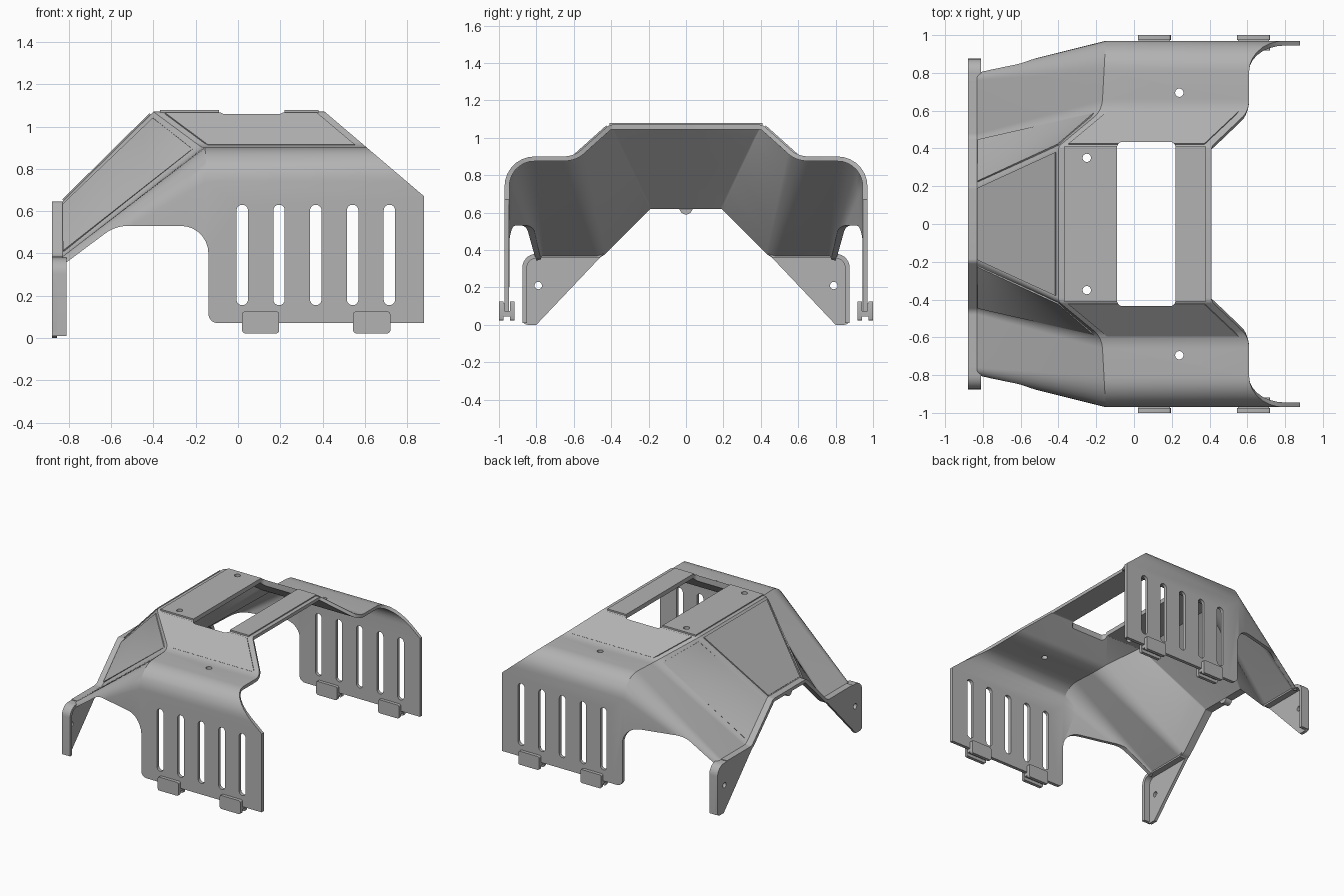
import bpy, bmesh, math
from mathutils import Vector

if "Cube" in bpy.data.objects:
    bpy.data.objects.remove(bpy.data.objects["Cube"], do_unlink=True)

grey = bpy.data.materials.new("sheet_grey")
grey.use_nodes = True
colour = (0.45, 0.45, 0.45, 1)
grey.diffuse_color = colour
for node in grey.node_tree.nodes:
    if node.type == 'BSDF_PRINCIPLED':
        node.inputs["Base Color"].default_value = colour

parts = []


def make(name, bm, mirror=False, thick=0, offset=0, cutter=None):
    mesh = bpy.data.meshes.new(name)
    bm.to_mesh(mesh)
    bm.free()
    ob = bpy.data.objects.new(name, mesh)
    bpy.context.collection.objects.link(ob)
    mesh.materials.append(grey)
    if mirror:
        m = ob.modifiers.new("mirror", 'MIRROR')
        m.use_axis = (False, True, False)
        m.merge_threshold = 0.0005
    if thick:
        s = ob.modifiers.new("sheet", 'SOLIDIFY')
        s.thickness, s.offset, s.use_even_offset = thick, offset, True
    if cutter:
        b = ob.modifiers.new("holes", 'BOOLEAN')
        b.operation, b.solver, b.object = 'DIFFERENCE', 'EXACT', cutter
    parts.append(ob)
    return ob


def fillet(pts, dists, n=7):
    """Round polyline corners; dists are tangent lengths."""
    pts = [Vector(p) for p in pts]
    out = []
    for i, (p, d) in enumerate(zip(pts, dists)):
        if not d:
            out.append(p)
            continue
        u = (pts[i - 1] - p).normalized()
        v = (pts[(i + 1) % len(pts)] - p).normalized()
        w = math.sin(u.angle(v) / 2)
        for k in range(n + 1):
            t = k / n
            a, b, c = (1 - t) ** 2, 2 * w * t * (1 - t), t * t
            out.append((a * (p + u * d) + b * p + c * (p + v * d)) / (a + b + c))
    return out


def prism(bm, pts, axis, lo, hi):
    place = {'x': lambda p, a: (a, p[0], p[1]),
             'y': lambda p, a: (p[0], a, p[1]),
             'z': lambda p, a: (p[0], p[1], a)}[axis]
    ends = [[bm.verts.new(place(p, a)) for p in pts] for a in (lo, hi)]
    faces = [bm.faces.new(e) for e in ends]
    for i in range(len(pts)):
        j = (i + 1) % len(pts)
        faces.append(bm.faces.new((ends[0][i], ends[0][j], ends[1][j], ends[1][i])))
    bmesh.ops.recalc_face_normals(bm, faces=faces)


def box(x0, x1, y0, y1):
    return [(x0, y0), (x1, y0), (x1, y1), (x0, y1)]


def circle(x, y, r, n=24):
    return [(x + r * math.cos(2 * math.pi * k / n), y + r * math.sin(2 * math.pi * k / n))
            for k in range(n)]


# Cutter: slots, arch notches, roof opening and round holes
bm = bmesh.new()
for i in range(5):
    x = 0.02 + 0.174 * i
    prism(bm, fillet(box(x - 0.027, x + 0.027, 0.155, 0.63), [0.0265] * 4), 'y', -1.2, 1.2)
notch = [(-1, -0.1), (-1, 0.21), (-0.835, 0.34), (-0.58, 0.53), (-0.14, 0.53), (-0.14, 0.07),
         (-0.05, 0.07), (-0.05, -0.1)]
notch = fillet(notch[:5] + [(-0.14, 0.07), (-0.05, 0.07), (-0.05, -0.1)],
               [0, 0, 0, 0.06, 0.13, 0.045, 0, 0])
prism(bm, notch, 'y', -1.3, 1.3)
prism(bm, fillet(box(-0.09, 0.22, -0.435, 0.435), [0.03] * 4), 'z', 0.98, 1.2)
for s in (-1, 1):
    prism(bm, circle(-0.25, 0.35 * s, 0.022), 'z', 0.95, 1.2)
    prism(bm, circle(0.24, 0.695 * s, 0.022), 'z', 0.8, 1.0)
start = len(bm.verts)
prism(bm, circle(0, 0, 0.087, 32), 'x', -0.15, 0.15)
bm.verts.ensure_lookup_table()
for v in bm.verts[start:]:
    a, b, c = v.co
    v.co = Vector((-0.61, 0, 0.85)) + Vector((-a, 0, a)) * 0.707 + Vector((c, 0, c)) * 0.707 + Vector((0, b, 0))
cutter = make("hole_cutter", bm)
parts.remove(cutter)
cutter.hide_render = True

# Bent sheet shell: lofted from the rear end through the bend to the low nose
bend = [(-0.4, 0, 1.07), (-0.4, 0.41, 1.07), (-0.17, 0.6, 0.9), (-0.15, 0.97, 0.9), (-0.15, 0.97, 0.07)]
nose = [(-0.83, 0, 0.645), (-0.83, 0.2, 0.645), (-0.83, 0.46, 0.385), (-0.83, 0.8, 0.385), (-0.83, 0.8, 0.07)]
mid = fillet(bend, [0, 0.02, 0.06, 0.16, 0])
low = fillet(nose, [0, 0.015, 0.02, 0.04, 0])
steps = 8
rows = [[Vector((1.0, p.y, p.z)) for p in mid]]
rows += [[a.lerp(b, k / steps) for a, b in zip(mid, low)] for k in range(steps + 1)]
rows.append([Vector((-0.88, p.y, p.z)) for p in low])
bm = bmesh.new()
grid = [[bm.verts.new(p) for p in r] for r in rows]
for i in range(len(grid) - 1):
    cols = len(mid) - 1 if i < len(grid) - 2 else 17
    for j in range(cols):
        bm.faces.new((grid[i][j], grid[i][j + 1], grid[i + 1][j + 1], grid[i + 1][j]))
bm.normal_update()
bm.faces.ensure_lookup_table()
if bm.faces[0].normal.z < 0:
    bmesh.ops.reverse_faces(bm, faces=bm.faces[:])
loose = [v for v in bm.verts if not v.link_faces]
bmesh.ops.delete(bm, geom=loose, context='VERTS')
for point, normal in (((0.41, 0, 1.07), (1, 0, 1.175)), ((0.88, 0, 0), (1, 0, 0))):
    bmesh.ops.bisect_plane(bm, geom=bm.verts[:] + bm.edges[:] + bm.faces[:], plane_co=point,
                           plane_no=normal, clear_outer=True)
make("shell", bm, True, 0.025, -1, cutter)


# Raised panels: thin plates following a four-cornered patch of the shell
def panel(name, corners, u0, u1, v0, v1, mirror, cut=None, n=8):
    c = [Vector(p) for p in corners]
    bm = bmesh.new()
    g = []
    for i in range(n + 1):
        u = u0 + (u1 - u0) * i / n
        lo, hi = c[0].lerp(c[1], u), c[3].lerp(c[2], u)
        g.append([bm.verts.new(lo.lerp(hi, v0 + (v1 - v0) * j / n)) for j in range(n + 1)])
    for i in range(n):
        for j in range(n):
            bm.faces.new((g[i][j], g[i + 1][j], g[i + 1][j + 1], g[i][j + 1]))
    make(name, bm, mirror, 0.016, 0, cut)


def flip(p):
    return (p[0], -p[1], p[2])


panel("nose_panel", [nose[1], bend[1], flip(bend[1]), flip(nose[1])], 0.01, 0.97, 0.03, 0.97, False, cutter)
panel("nose_side_panel", [nose[1], bend[1], bend[2], nose[2]], 0.01, 0.96, 0.08, 0.93, True)
panel("roof_side_panel", [bend[1], (0.41, 0.41, 1.07), (0.61, 0.6, 0.9), bend[2]],
      0.05, 0.94, 0.06, 0.95, True, cutter)
for name, x0, x1 in (("roof_front_panel", -0.37, -0.09), ("roof_rear_panel", 0.22, 0.38)):
    panel(name, [(x0, -0.41, 1.07), (x1, -0.41, 1.07), (x1, 0.41, 1.07), (x0, 0.41, 1.07)],
          0, 1, 0, 1, False, cutter)

# Mounting flanges below the nose: plate and folded lip
bm = bmesh.new()
prism(bm, fillet([(0.8, 0), (0.44, 0.38), (0.875, 0.38), (0.875, 0)], [0, 0, 0.075, 0.03]), 'x', -0.88, -0.857)
make("flange_plate", bm, True, cutter=None)
bm = bmesh.new()
outer = fillet([(0.44, 0.38), (0.875, 0.38), (0.875, 0.01)], [0, 0.075, 0])
inner = fillet([(0.464, 0.356), (0.851, 0.356), (0.851, 0.01)], [0, 0.052, 0])
prism(bm, outer + inner[::-1], 'x', -0.879, -0.81)
make("flange_lip", bm, True)

# Screw holes in the flange plates
bm = bmesh.new()
for s in (-1, 1):
    prism(bm, circle(0.79 * s, 0.21, 0.02), 'x', -1, -0.7)
screw_cutter = make("screw_cutter", bm)
parts.remove(screw_cutter)
screw_cutter.hide_render = True
plate = bpy.data.objects["flange_plate"]
b = plate.modifiers.new("holes", 'BOOLEAN')
b.operation, b.solver, b.object = 'DIFFERENCE', 'EXACT', screw_cutter

# Small tab under the nose edge
bm = bmesh.new()
prism(bm, [p for p in circle(0, 0.625, 0.035) if p[1] < 0.63], 'x', -0.875, -0.82)
make("nose_tab", bm)

# Clips gripping the lower wall edges
bm = bmesh.new()
for x in (0.02, 0.545):
    for y0, y1 in ((0.975, 1.0), (0.918, 0.942)):
        prism(bm, fillet(box(x, x + 0.175, 0.022, 0.125), [0.012] * 4, 3), 'y', y0, y1)
    prism(bm, box(x + 0.005, x + 0.17, 0.045, 0.075), 'y', 0.93, 0.985)
    prism(bm, box(x + 0.005, x + 0.17, 0.075, 0.115), 'y', 0.965, 0.98)
make("wall_clips", bm, True)

# Bake modifiers, shade, and drop the cutters
bpy.ops.object.select_all(action='DESELECT')
for ob in parts:
    ob.select_set(True)
bpy.context.view_layer.objects.active = parts[0]
bpy.context.view_layer.update()
bpy.ops.object.convert(target='MESH')
bpy.ops.object.shade_smooth_by_angle(angle=math.radians(25))
for ob in (cutter, screw_cutter):
    bpy.data.objects.remove(ob, do_unlink=True)
